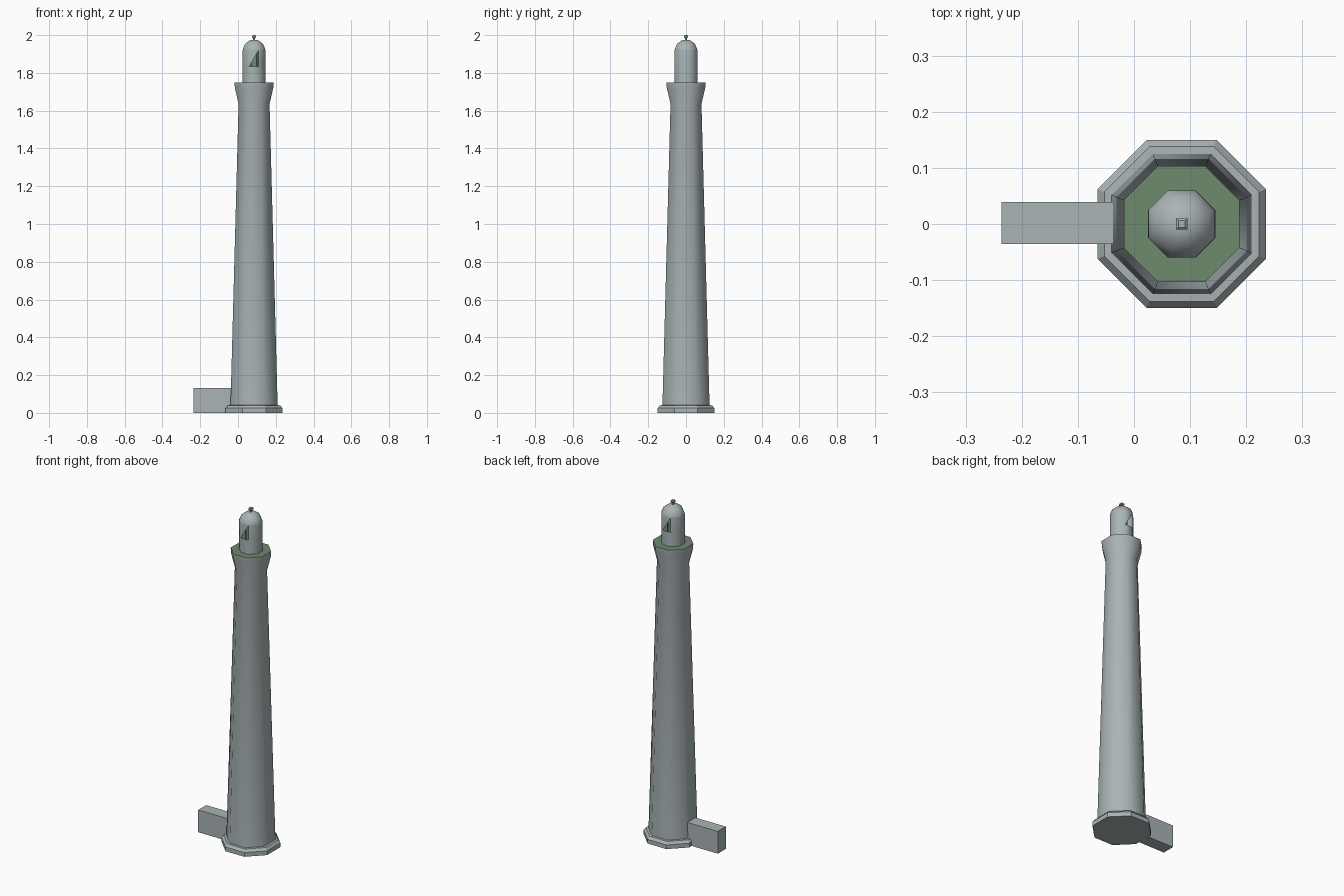
import bpy, bmesh, math

if "Cube" in bpy.data.objects:
    bpy.data.objects.remove(bpy.data.objects["Cube"])

CX = 0.085  # tower axis


def material(name, rgb):
    m = bpy.data.materials.new(name)
    m.diffuse_color = (*rgb, 1)
    m.use_nodes = True
    m.node_tree.nodes["Principled BSDF"].inputs["Base Color"].default_value = m.diffuse_color
    return m


GREY = material("stone grey", (0.40, 0.455, 0.465))
GREEN = material("deck green", (0.155, 0.255, 0.155))


def finish(bm, name, mats, smooth=None):
    bmesh.ops.recalc_face_normals(bm, faces=bm.faces)
    me = bpy.data.meshes.new(name)
    bm.to_mesh(me)
    bm.free()
    ob = bpy.data.objects.new(name, me)
    bpy.context.collection.objects.link(ob)
    for m in mats:
        me.materials.append(m)
    if smooth:
        bpy.ops.object.select_all(action='DESELECT')
        ob.select_set(True)
        bpy.context.view_layer.objects.active = ob
        bpy.ops.object.shade_smooth_by_angle(angle=math.radians(smooth))
    return ob


def lathe(name, profile, mats, n=8, smooth=None, windows=None, bottom=True):
    """Stack of n-sided rings; profile = (distance to flat side, z)."""
    bm = bmesh.new()
    rings = []
    for a, z in profile:
        r = a / math.cos(math.pi / n)
        rings.append([bm.verts.new((CX + r * math.cos((i + 0.5) * 2 * math.pi / n),
                                    r * math.sin((i + 0.5) * 2 * math.pi / n), z))
                      for i in range(n)])
    for k in range(len(rings) - 1):
        lo, hi = rings[k], rings[k + 1]
        for i in range(n):
            j = (i + 1) % n
            # front and back windows: only the upper triangle of the wall remains
            if k == windows and i in (1, 5):
                bm.faces.new((lo[i], hi[j], hi[i]))
            else:
                bm.faces.new((lo[i], lo[j], hi[j], hi[i]))
    if bottom:
        bm.faces.new(rings[0][::-1])
    bm.faces.new(rings[-1])
    ob = finish(bm, name, mats, smooth)
    # green deck on the top cap
    if len(mats) > 1:
        ob.data.polygons[len(ob.data.polygons) - 1].material_index = 1
    return ob


# Octagonal footing
lathe("footing", [(0.15, 0), (0.15, 0.025), (0.138, 0.04), (0.12, 0.041)], [GREY])

# Tapering tower with flared gallery and green deck
lathe("tower", [(0.125, 0.03), (0.082, 1.635), (0.102, 1.722), (0.103, 1.75)],
      [GREY, GREEN], smooth=50)

# Lantern room with triangular openings and dome
lathe("lantern", [(0.06, 1.75), (0.06, 1.835), (0.06, 1.92), (0.059, 1.927),
                  (0.048, 1.953), (0.024, 1.972), (0.008, 1.974)],
      [GREY], smooth=50, windows=1, bottom=False)

# Green lamp column inside the lantern
lathe("lamp_column", [(0.03, 1.75), (0.03, 1.925)], [GREEN])

# Square finial
lathe("finial", [(0.005, 1.97), (0.005, 1.983), (0.01, 1.988), (0.01, 1.996), (0.006, 2.0)],
      [GREY], n=4)

# Entrance annex
bm = bmesh.new()
bmesh.ops.create_cube(bm, size=1)
for v in bm.verts:
    v.co.x = -0.236 if v.co.x < 0 else -0.025
    v.co.y = -0.036 if v.co.y < 0 else 0.039
    v.co.z = 0 if v.co.z < 0 else 0.132
finish(bm, "annex", [GREY])
